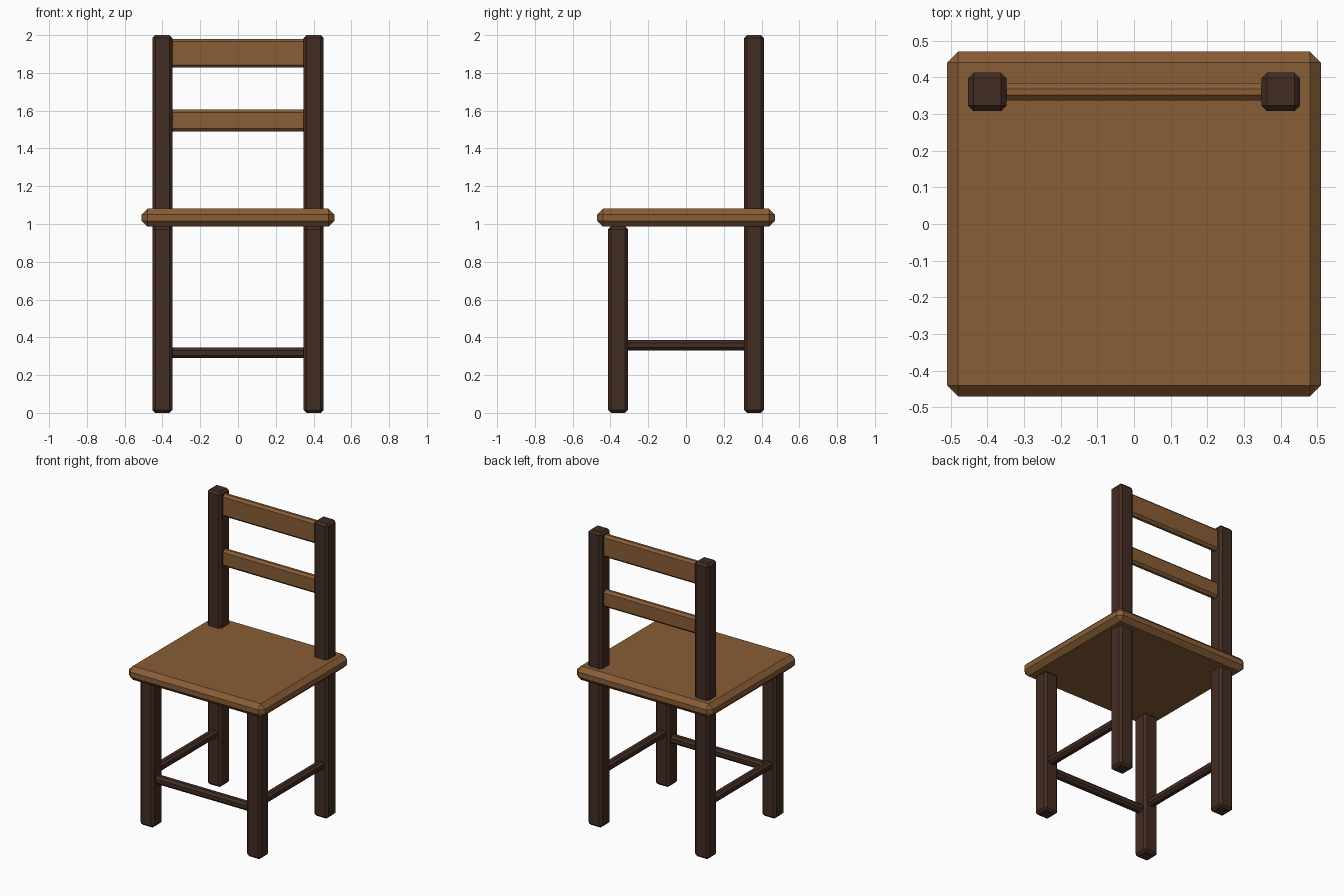
import bpy, bmesh
from mathutils import Vector

if "Cube" in bpy.data.objects:
    bpy.data.objects.remove(bpy.data.objects["Cube"])


def material(name, rgb):
    m = bpy.data.materials.new(name)
    m.diffuse_color = (*rgb, 1)
    m.use_nodes = True
    m.node_tree.nodes["Principled BSDF"].inputs["Base Color"].default_value = m.diffuse_color
    return m


LIGHT = material("light_wood", (0.25, 0.11, 0.037))
DARK = material("dark_wood", (0.055, 0.026, 0.017))


def beam(name, lo, hi, bevel, mat):
    """Chamfered box spanning two opposite corners."""
    lo, hi = Vector(lo), Vector(hi)
    size = hi - lo
    bm = bmesh.new()
    bmesh.ops.create_cube(bm, size=1)
    bmesh.ops.scale(bm, vec=size, verts=bm.verts)
    bmesh.ops.bevel(bm, geom=bm.edges[:], offset=bevel, segments=1,
                    affect='EDGES', profile=0.5)
    mesh = bpy.data.meshes.new(name)
    bm.to_mesh(mesh)
    bm.free()
    mesh.materials.append(mat)
    obj = bpy.data.objects.new(name, mesh)
    obj.location = (lo + hi) / 2
    bpy.context.collection.objects.link(obj)
    return obj


LEG_X, LEG_Y, H = 0.4, 0.36, 0.0525   # leg centres and half width

# Seat
beam("seat", (-0.51, -0.47, 0.987), (0.51, 0.47, 1.081), 0.03, LIGHT)

# Legs and side stretchers, left and right
for side, s in (("left", -1), ("right", 1)):
    x = s * LEG_X
    beam(f"front_leg_{side}", (x - H, -LEG_Y - H, 0), (x + H, -LEG_Y + H, 0.987), 0.015, DARK)
    beam(f"back_post_{side}", (x - H, LEG_Y - H, 0), (x + H, LEG_Y + H, 2), 0.015, DARK)
    beam(f"side_stretcher_{side}", (x - 0.0275, -0.33, 0.33), (x + 0.0275, 0.33, 0.385), 0.015, DARK)

# Front stretcher
beam("front_stretcher", (-0.37, -LEG_Y - 0.0275, 0.29), (0.37, -LEG_Y + 0.0275, 0.345), 0.015, DARK)

# Back slats
for name, z0, z1 in (("lower_slat", 1.49, 1.605), ("top_slat", 1.828, 1.98)):
    beam(name, (-0.37, LEG_Y - 0.0235, z0), (0.37, LEG_Y + 0.0235, z1), 0.015, LIGHT)
